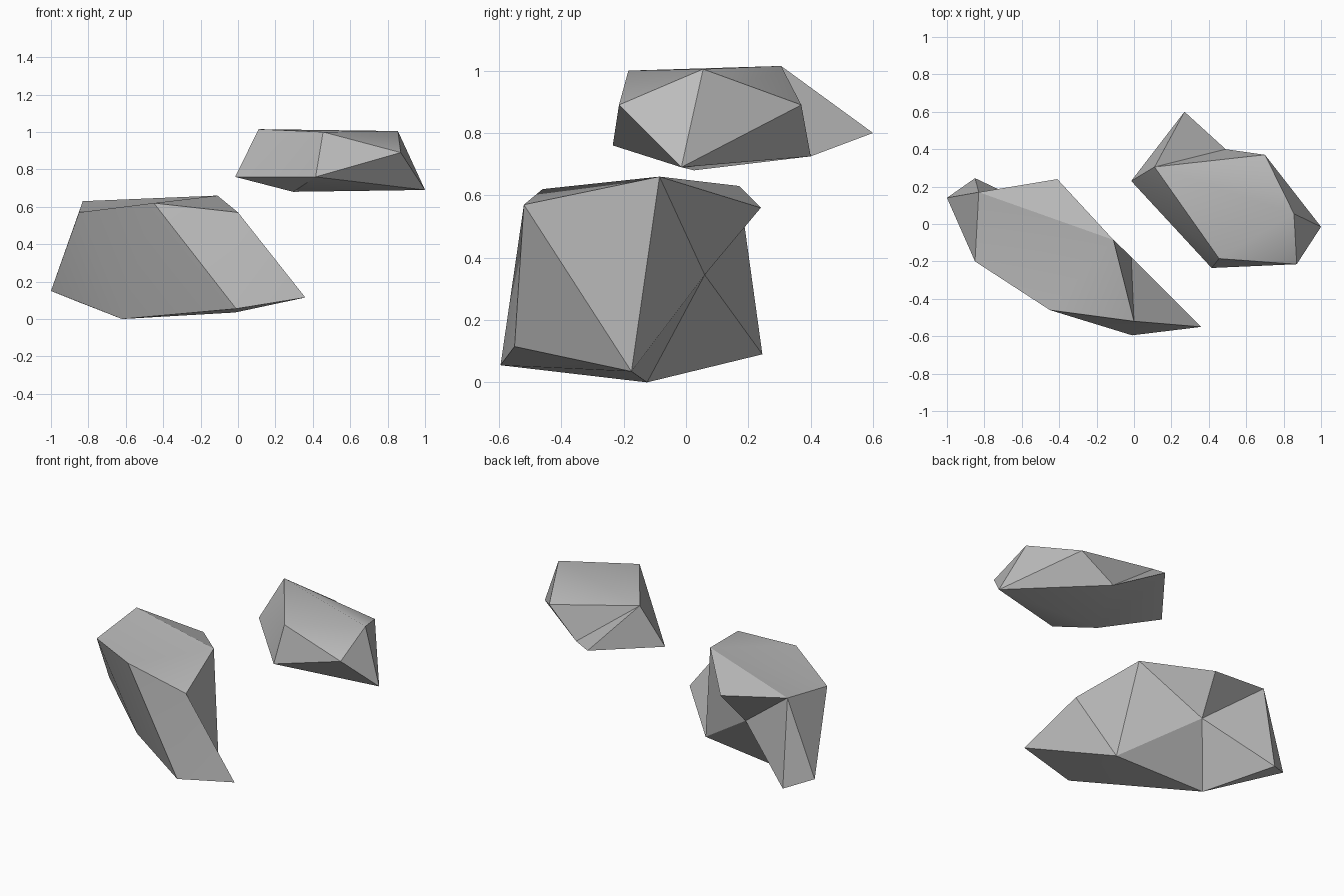
import bpy, bmesh, math

cube = bpy.data.objects.get("Cube")
if cube:
    bpy.data.objects.remove(cube, do_unlink=True)

# One plain stone colour
stone = bpy.data.materials.new("grey_stone")
stone.use_nodes = True
grey = (0.5, 0.5, 0.5, 1)
stone.diffuse_color = grey
bsdf = stone.node_tree.nodes["Principled BSDF"]
bsdf.inputs["Base Color"].default_value = grey
bsdf.inputs["Roughness"].default_value = 0.9


def build_rock(name, corners, facets):
    """Make a rock from lettered corners and facets spelled with those letters."""
    bm = bmesh.new()
    verts = {key: bm.verts.new(co) for key, co in corners.items()}
    for facet in facets.split():
        bm.faces.new([verts[key] for key in facet])
    bmesh.ops.recalc_face_normals(bm, faces=bm.faces)
    mesh = bpy.data.meshes.new(name)
    bm.to_mesh(mesh)
    bm.free()
    mesh.materials.append(stone)
    rock = bpy.data.objects.new(name, mesh)
    bpy.context.collection.objects.link(rock)
    # Soft shading across shallow facets, crisp on the ridges
    bpy.ops.object.select_all(action="DESELECT")
    rock.select_set(True)
    bpy.context.view_layer.objects.active = rock
    bpy.ops.object.shade_smooth_by_angle(angle=math.radians(30))
    return rock


# Large low rock with a hollow at its back (corner R)
build_rock(
    "large_rock",
    {
        "A": (-1, .14, .15), "B": (-.85, .245, .09), "C": (-.83, .17, .63),
        "D": (-.85, -.2, .57), "E": (-.45, -.46, .62), "F": (-.11, -.085, .66),
        "G": (0, -.52, .57), "H": (-.01, -.595, .055), "I": (.36, -.55, .115),
        "J": (-.41, .24, .56), "P": (-.015, -.175, .035), "Q": (-.62, -.125, 0),
        "R": (-.46, .06, .345),
    },
    "FJC FCD FDE FEG "          # top
    "FGP GIP GHI EHG EQH DQE "  # front and left side
    "DAQ CDA CAB ABQ "          # right end
    "FPR PQR QBR BCR CJR JFR "  # hollow back
    "IHP HQP",                  # underside
)

# Smaller raised rock
build_rock(
    "small_rock",
    {
        "A": (.27, .6, .8), "B": (.49, .4, .725), "C": (.7, .37, .89),
        "D": (.855, .055, 1.005), "E": (1, -.015, .69), "F": (.87, -.215, .89),
        "G": (.415, -.235, .76), "H": (.455, -.185, 1), "I": (-.015, .23, .76),
        "J": (.11, .305, 1.015), "K": (.295, .025, .68),
    },
    "HDJ DCJ "                      # top
    "HFD FED DEC CEB JCB JBA JAI "  # left side and back
    "HJI HIG HGF GEF "              # front
    "ABK BEK EGK GIK IAK",          # underside
)
